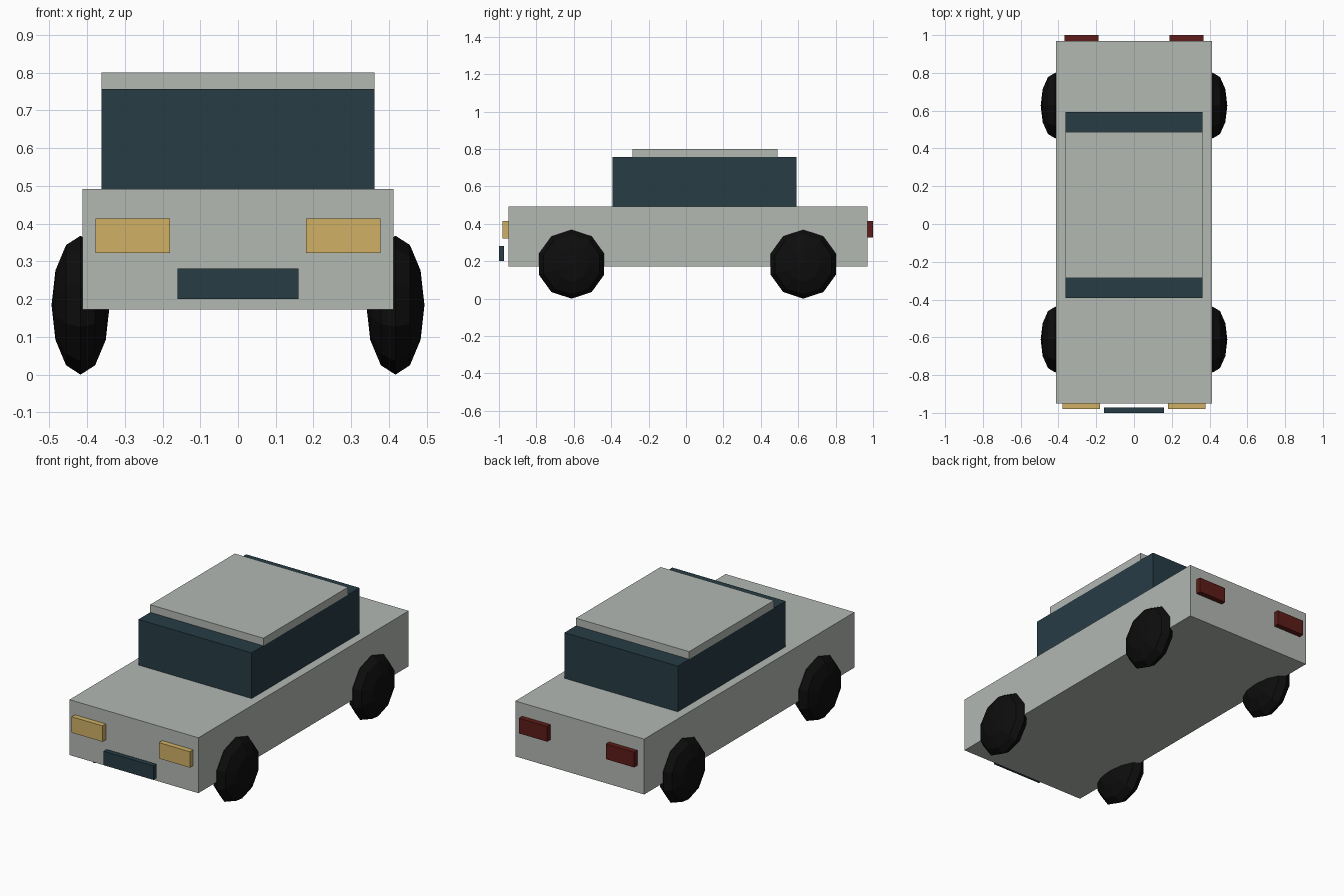
import bpy
import bmesh
from mathutils import Matrix, Vector

if "Cube" in bpy.data.objects:
    bpy.data.objects.remove(bpy.data.objects["Cube"])


def material(name, rgb):
    mat = bpy.data.materials.new(name)
    mat.diffuse_color = (*rgb, 1)
    mat.use_nodes = True
    mat.node_tree.nodes["Principled BSDF"].inputs["Base Color"].default_value = mat.diffuse_color
    return mat


PAINT = material("paint", (0.45, 0.48, 0.45))
GLASS = material("dark_blue", (0.02, 0.045, 0.06))
AMBER = material("amber", (0.63, 0.44, 0.13))
RED = material("red", (0.11, 0.012, 0.009))
RUBBER = material("rubber", (0.004, 0.004, 0.004))


def finish(name, bm, mat):
    mesh = bpy.data.meshes.new(name)
    bm.to_mesh(mesh)
    bm.free()
    mesh.materials.append(mat)
    obj = bpy.data.objects.new(name, mesh)
    bpy.context.collection.objects.link(obj)
    return obj


def box(name, x, y, z, mat):
    """Box from (min, max) ranges on each axis."""
    lo, hi = Vector((x[0], y[0], z[0])), Vector((x[1], y[1], z[1]))
    bm = bmesh.new()
    bmesh.ops.create_cube(bm, size=1, matrix=Matrix.LocRotScale((lo + hi) / 2, None, hi - lo))
    return finish(name, bm, mat)


def wheel(name, x, y):
    """Flattened ten-sided sphere with its poles on the axle and a corner on the ground."""
    bm = bmesh.new()
    bmesh.ops.create_uvsphere(bm, u_segments=10, v_segments=6, radius=1)
    axle = Matrix(((0, 0, 1, 0), (1, 0, 0, 0), (0, 1, 0, 0), (0, 0, 0, 1)))
    place = Matrix.LocRotScale(Vector((x, y, 0.184)), None, Vector((0.077, 0.183, 0.184)))
    bm.transform(place @ axle)
    return finish(name, bm, RUBBER)


# Body, cabin and roof
box("body", (-0.412, 0.412), (-0.95, 0.97), (0.172, 0.492), PAINT)
box("cabin_windows", (-0.362, 0.362), (-0.392, 0.592), (0.492, 0.756), GLASS)
box("roof", (-0.362, 0.362), (-0.285, 0.488), (0.756, 0.80), PAINT)

# Front grille, slightly ahead of the body
box("grille", (-0.16, 0.16), (-1.0, -0.972), (0.20, 0.281), GLASS)

# Paired lights and wheels
for side, s in (("right", 1), ("left", -1)):
    box(f"headlight_{side}", sorted((s * 0.18, s * 0.378)), (-0.98, -0.95), (0.322, 0.414), AMBER)
    box(f"tail_light_{side}", sorted((s * 0.188, s * 0.368)), (0.97, 1.0), (0.328, 0.416), RED)
    wheel(f"front_wheel_{side}", s * 0.417, -0.612)
    wheel(f"rear_wheel_{side}", s * 0.417, 0.627)
